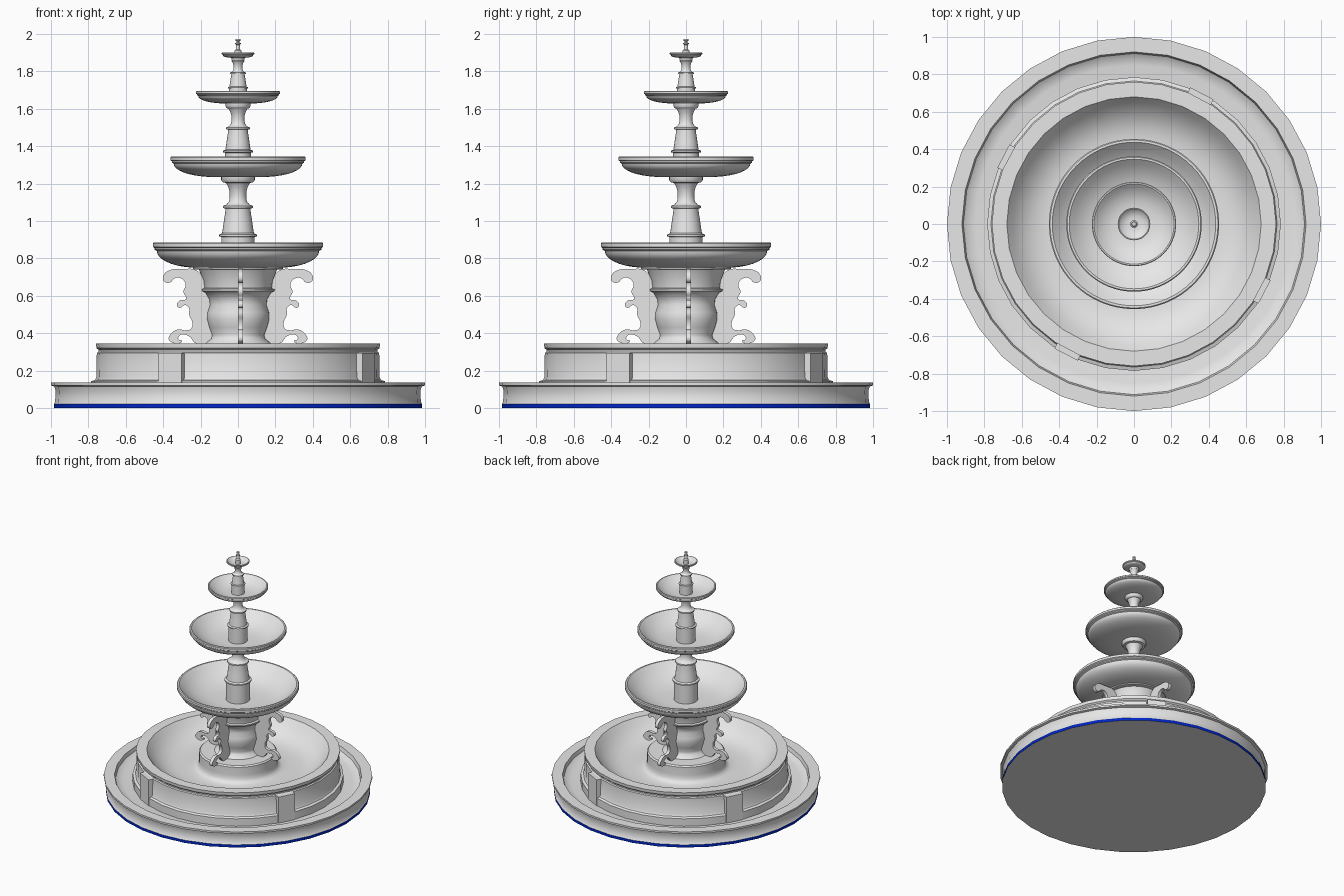
import bpy, bmesh
from math import sin, cos, pi, radians
from mathutils import Matrix

cube = bpy.data.objects.get("Cube")
if cube:
    bpy.data.objects.remove(cube, do_unlink=True)


def material(name, rgb):
    mat = bpy.data.materials.new(name)
    mat.use_nodes = True
    mat.diffuse_color = (*rgb, 1)
    mat.node_tree.nodes["Principled BSDF"].inputs["Base Color"].default_value = (*rgb, 1)
    return mat


stone = material("pale grey stone", (0.8, 0.8, 0.8))
blue = material("deep blue band", (0.0, 0.02, 0.6))


def add_object(name, mesh, angle=40):
    obj = bpy.data.objects.new(name, mesh)
    bpy.context.collection.objects.link(obj)
    bpy.ops.object.select_all(action='DESELECT')
    obj.select_set(True)
    bpy.context.view_layer.objects.active = obj
    bpy.ops.object.shade_smooth_by_angle(angle=radians(angle))
    return obj


def lathe(name, profile, sides=64):
    """Spin a (radius, height) profile around the vertical axis."""
    bm = bmesh.new()
    verts = [bm.verts.new((r, 0, z)) for r, z in profile]
    edges = [bm.edges.new(pair) for pair in zip(verts, verts[1:])]
    bmesh.ops.spin(bm, geom=verts + edges, cent=(0, 0, 0), axis=(0, 0, 1),
                   angle=2 * pi, steps=sides, use_merge=True)
    bmesh.ops.remove_doubles(bm, verts=bm.verts, dist=0.0001)
    bmesh.ops.recalc_face_normals(bm, faces=bm.faces)
    mesh = bpy.data.meshes.new(name)
    bm.to_mesh(mesh)
    bm.free()
    mesh.materials.append(stone)
    return add_object(name, mesh)


def hollow(r0, r1, z0, z1, power=3):
    """Smooth dished surface, listed from the rim down to the middle."""
    shares = [1 - i / 10 for i in range(11)]
    return [(r0 + (r1 - r0) * s, z0 + (z1 - z0) * s ** power) for s in shares]


def bowl(name, radius, top, bottom, foot, lip):
    """Shallow dish with a stepped lip, rounded underside and hollow inside."""
    turns = [i * pi / 18 for i in range(10)]
    under = [(foot + (radius - 0.7 * lip - foot) * sin(t),
              bottom + (top - 1.5 * lip - bottom) * (1 - cos(t))) for t in turns]
    rim = [(radius - 0.3 * lip, top - 1.3 * lip), (radius - 0.3 * lip, top - lip),
           (radius, top - 0.8 * lip), (radius, top - 0.2 * lip), (radius - 0.2 * lip, top)]
    floor = bottom + 0.4 * lip
    inside = hollow(foot * 0.4, radius - 0.6 * lip, floor, top)
    return lathe(name, [(0, bottom)] + under + rim + inside + [(0, floor)])


# Outer pool with a blue band at its foot
pool = lathe("outer_pool", [
    (0, 0), (0.985, 0), (0.985, 0.022), (0.978, 0.03), (0.975, 0.09), (0.982, 0.115),
    (1, 0.12), (1, 0.135), (0.92, 0.135), (0.912, 0.105), (0.89, 0.09), (0.85, 0.082),
    (0, 0.08)], 32)
pool.data.materials.append(blue)
for face in pool.data.polygons:
    if face.center.z < 0.02 and face.normal.z > -0.5:
        face.material_index = 1

# Raised inner basin, its floor sweeping up into the central plinth
lathe("inner_basin", [
    (0.785, 0.07), (0.785, 0.143), (0.765, 0.15), (0.757, 0.165), (0.755, 0.295),
    (0.745, 0.3), (0.745, 0.31), (0.757, 0.32), (0.76, 0.345)]
    + hollow(0.38, 0.68, 0.205, 0.345)
    + [(0.33, 0.207), (0.305, 0.218), (0.293, 0.24), (0.29, 0.27), (0.29, 0.335),
       (0.28, 0.345), (0, 0.345)], 32)

# Four flat piers against the basin wall
for i in range(4):
    bm = bmesh.new()
    bmesh.ops.create_cube(bm, size=1)
    bmesh.ops.scale(bm, vec=(0.06, 0.14, 0.22), verts=bm.verts)
    bmesh.ops.translate(bm, vec=(0.757, 0, 0.185), verts=bm.verts)
    bm.transform(Matrix.Rotation(radians(62.5 + 90 * i), 4, 'Z'))
    pier_mesh = bpy.data.meshes.new("basin_pier")
    bm.to_mesh(pier_mesh)
    bm.free()
    pier_mesh.materials.append(stone)
    add_object(f"basin_pier_{i + 1}", pier_mesh)

# Central pedestal
lathe("pedestal", [
    (0, 0.34), (0.18, 0.34), (0.17, 0.35), (0.145, 0.37),
    (0.14, 0.39), (0.155, 0.43), (0.167, 0.475), (0.165, 0.51), (0.152, 0.55),
    (0.155, 0.58), (0.175, 0.615), (0.195, 0.625), (0.195, 0.635), (0.18, 0.64),
    (0.185, 0.68), (0.205, 0.73), (0.21, 0.74), (0.24, 0.742), (0.24, 0.755), (0, 0.755)])

# Scroll brackets around the pedestal, as smooth flat cut-outs
outline = [
    (0.13, 0.35), (0.23, 0.348), (0.255, 0.378), (0.285, 0.392), (0.315, 0.385),
    (0.318, 0.367), (0.3, 0.36), (0.31, 0.347), (0.345, 0.347),
    (0.37, 0.365), (0.36, 0.395), (0.32, 0.42), (0.28, 0.415), (0.25, 0.425), (0.245, 0.46),
    (0.262, 0.5), (0.262, 0.535), (0.285, 0.55), (0.312, 0.535), (0.327, 0.548),
    (0.31, 0.575), (0.278, 0.582), (0.292, 0.62), (0.28, 0.66), (0.3, 0.69), (0.335, 0.695),
    (0.365, 0.67), (0.393, 0.675), (0.4, 0.705), (0.37, 0.735), (0.3, 0.742), (0.22, 0.735),
    (0.17, 0.65), (0.13, 0.55)]
curve = bpy.data.curves.new("bracket_outline", 'CURVE')
curve.dimensions = '2D'
curve.fill_mode = 'BOTH'
curve.extrude = 0.013
curve.resolution_u = 4
spline = curve.splines.new('BEZIER')
spline.bezier_points.add(len(outline) - 1)
spline.use_cyclic_u = True
for point, (r, z) in zip(spline.bezier_points, outline):
    point.co = (r, z, 0)
    point.handle_left_type = point.handle_right_type = 'AUTO'
helper = bpy.data.objects.new("bracket_helper", curve)
bpy.context.collection.objects.link(helper)
bpy.context.view_layer.update()
bracket_mesh = bpy.data.meshes.new_from_object(
    helper.evaluated_get(bpy.context.evaluated_depsgraph_get()))
bpy.data.objects.remove(helper, do_unlink=True)
bracket_mesh.transform(Matrix.Translation((0, 0.013, 0)) @ Matrix.Rotation(pi / 2, 4, 'X'))
bracket_mesh.materials.clear()
bracket_mesh.materials.append(stone)
for i in range(4):
    bracket = add_object(f"scroll_bracket_{i + 1}", bracket_mesh)
    bracket.rotation_euler.z = i * pi / 2

# Four stacked bowls: radius, top, bottom, foot radius, lip size
for name, *sizes in [
        ("lower_bowl", 0.455, 0.885, 0.75, 0.22, 0.03),
        ("middle_bowl", 0.362, 1.345, 1.235, 0.13, 0.026),
        ("upper_bowl", 0.225, 1.695, 1.628, 0.07, 0.018),
        ("top_bowl", 0.087, 1.9, 1.872, 0.03, 0.01)]:
    bowl(name, *sizes)


def stem(name, base, top, start, radius, ledge):
    """Turned column between two bowls; heights are shares of base to top."""
    shape = [(1.05, 0), (1.05, 0.07), (1.18, 0.08), (1.18, 0.11), (1, 0.13), (0.9, 0.3),
             (0.78, 0.5), (0.78, 0.52), (0.95, 0.525), (0.95, 0.56), (0.72, 0.58),
             (0.56, 0.63), (0.52, 0.7), (0.52, 0.78), (0.62, 0.86), (0.75, 0.92)]
    points = [(0, start), (radius * 1.05, start)]
    points += [(radius * r, base + (top - base) * h) for r, h in shape]
    step = (top - base) * 0.035
    points += [(ledge * 0.9, top - 2 * step), (ledge, top - step), (ledge, top + step), (0, top + step)]
    return lathe(name, points, 48)


stem("lower_stem", 0.89, 1.23, 0.755, 0.085, 0.09)
stem("middle_stem", 1.345, 1.622, 1.24, 0.067, 0.066)
stem("upper_stem", 1.695, 1.869, 1.632, 0.046, 0.036)

# Finial with a small knob
lathe("finial", [
    (0, 1.875), (0.02, 1.875), (0.02, 1.91), (0.012, 1.917), (0.01, 1.94), (0.015, 1.945),
    (0.015, 1.95), (0.008, 1.954), (0.008, 1.96), (0.013, 1.964), (0.012, 1.972), (0, 1.973)], 24)
